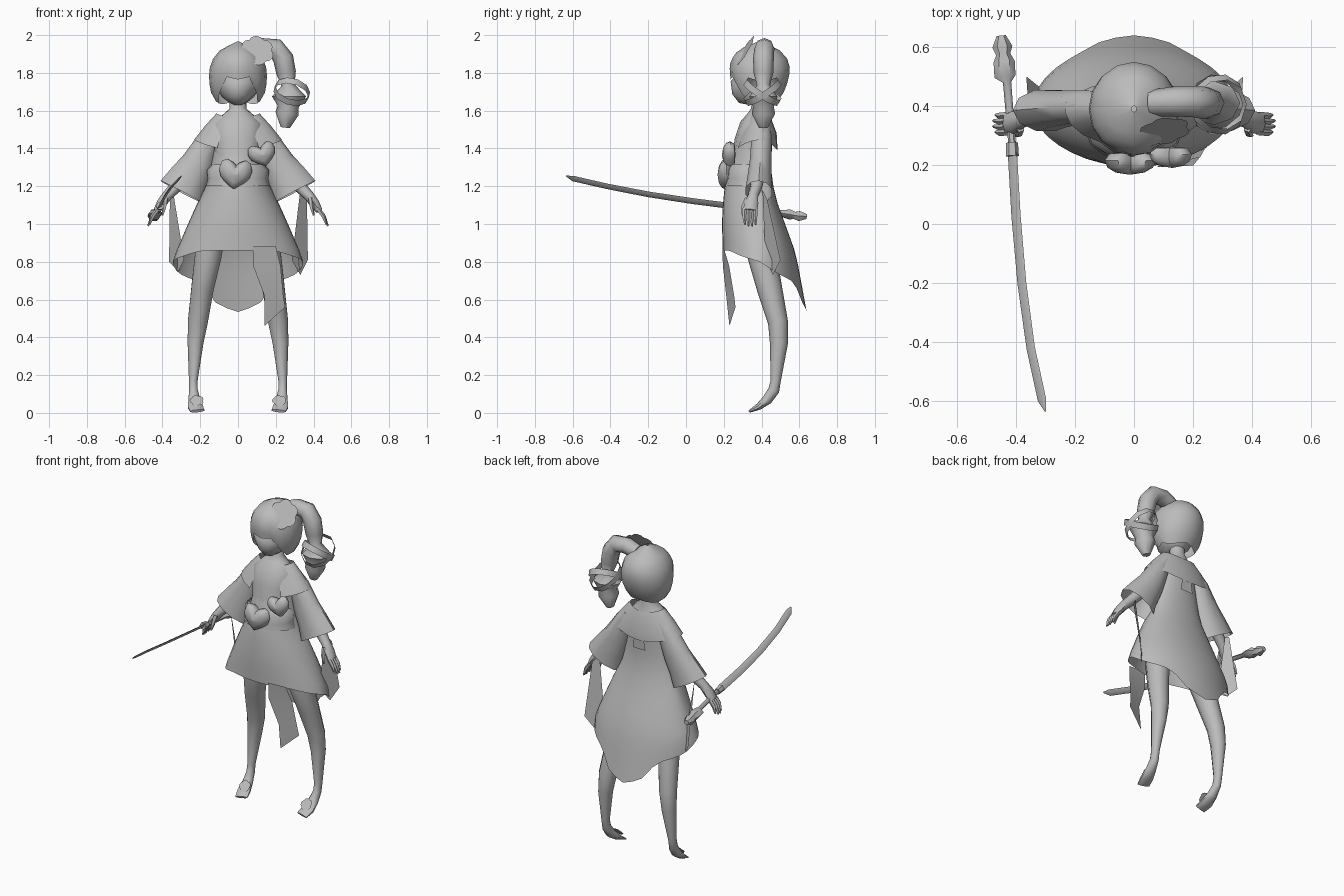
import bpy, math
from mathutils import Vector, Matrix

grey = bpy.data.materials.new("plain_grey")
grey.diffuse_color = (0.5, 0.5, 0.5, 1)


def mesh(name, verts, faces, smooth=50, fix=True):
    me = bpy.data.meshes.new(name)
    me.from_pydata([tuple(v) for v in verts], [], faces)
    me.materials.append(grey)
    ob = bpy.data.objects.new(name, me)
    bpy.context.collection.objects.link(ob)
    bpy.ops.object.select_all(action='DESELECT')
    ob.select_set(True)
    bpy.context.view_layer.objects.active = ob
    if fix:
        bpy.ops.object.mode_set(mode='EDIT')
        bpy.ops.mesh.select_all(action='SELECT')
        bpy.ops.mesh.normals_make_consistent(inside=False)
        bpy.ops.object.mode_set(mode='OBJECT')
    bpy.ops.object.shade_smooth_by_angle(angle=math.radians(smooth))
    return ob


def grid_faces(rows, n, closed=True):
    return [(r * n + i, r * n + (i + 1) % n, (r + 1) * n + (i + 1) % n, (r + 1) * n + i)
            for r in range(rows - 1) for i in range(n if closed else n - 1)]


def tube(name, rings, n=8, ref=(0, 1, 0), caps=(True, True), side=1):
    """Rings are (x, y, z, r1, r2); r2 runs along ref, side mirrors in x."""
    pts = [Vector(r[:3]) for r in rings]
    verts = []
    for i, r in enumerate(rings):
        t = (pts[min(i + 1, len(pts) - 1)] - pts[max(i - 1, 0)]).normalized()
        v = Vector(ref)
        v = (v - t * v.dot(t)).normalized()
        u = t.cross(v)
        for k in range(n):
            a = 2 * math.pi * k / n
            p = pts[i] + u * r[3] * math.cos(a) + v * r[-1] * math.sin(a)
            verts.append((p.x * side, p.y, p.z))
    faces = grid_faces(len(rings), n)
    if caps[0]:
        faces.append(tuple(range(n)))
    if caps[1]:
        faces.append(tuple(range(len(verts) - n, len(verts))))
    return mesh(name, verts, faces)


def lerp(table, key, col):
    table = sorted(table)
    for a, b in zip(table, table[1:]):
        if key <= b[0]:
            f = max(0, (key - a[0]) / (b[0] - a[0]))
            return a[col] + f * (b[col] - a[col])
    return table[-1][col]


def shell(name, profile, hem, yc, n, rows):
    """Open draped shell: profile (z, rx, front y, back y), hem (angle from front, z)."""
    top = max(p[0] for p in profile)
    verts = []
    for r in range(rows):
        for k in range(n):
            a = 2 * math.pi * k / n
            deg = math.degrees(min(a, 2 * math.pi - a))
            z = top + (lerp(hem, deg, 1) - top) * r / (rows - 1)
            c = math.cos(a)
            reach = yc - lerp(profile, z, 2) if c > 0 else lerp(profile, z, 3) - yc
            verts.append((lerp(profile, z, 1) * math.sin(a), yc - c * reach, z))
    return mesh(name, verts, grid_faces(rows, n))


def plate(name, pts):
    return mesh(name, pts, [tuple(range(len(pts)))], fix=False)


def flower(name, centre, normal, radius, petals=6):
    rot = Vector(normal).to_track_quat('Z', 'Y')
    pts = []
    for k in range(petals * 4):
        a = 2 * math.pi * k / (petals * 4)
        r = radius * (0.85 + 0.15 * abs(math.sin(a * petals / 2)))
        pts.append(Vector(centre) + rot @ Vector((r * math.cos(a), r * math.sin(a), 0)))
    return plate(name, pts)


def heart(name, centre, w, h, d, tilt=0):
    n, verts = 16, []
    rot = Matrix.Rotation(tilt, 3, 'Y')
    for s, y in ((.01, -1), (.55, -.85), (.88, -.5), (1, 0), (.8, .5), (.01, .6)):
        for k in range(n):
            a = 2 * math.pi * k / n
            x = math.copysign(abs(math.sin(a)) ** 1.8, math.sin(a))
            z = (12.5 * math.cos(a) - 3.2 * math.cos(2 * a) - 2 * math.cos(3 * a) - math.cos(4 * a) + 2) / 14.5
            verts.append(Vector(centre) + rot @ Vector((x * s * w, y * d, z * s * h)))
    return mesh(name, verts, grid_faces(6, n))


# Head and hair
tube("face", [(0, .31, 1.635, .03, .03), (0, .315, 1.66, .06, .075), (0, .335, 1.70, .1, .113),
              (0, .365, 1.75, .125, .105), (0, .38, 1.82, .13, .12)], 12)
shell("bob_hair", [(1.965, .008, .38, .40), (1.945, .065, .32, .46), (1.90, .12, .255, .525),
                   (1.84, .148, .23, .55), (1.77, .155, .235, .545), (1.70, .145, .25, .52),
                   (1.63, .105, .29, .47)],
      [(0, 1.765), (20, 1.785), (38, 1.74), (48, 1.67), (72, 1.635), (95, 1.655), (120, 1.63), (180, 1.65)],
      .39, 16, 8)
flower("hair_flower", (.103, .315, 1.918), (.15, -.85, .5), .09)

# Side ponytail with crossed ribbon loops
tube("ponytail", [(.06, .41, 1.91, .045), (.13, .415, 1.935, .05), (.20, .415, 1.93, .053),
                  (.24, .41, 1.875, .055), (.255, .41, 1.80, .052), (.265, .41, 1.735, .035),
                  (.27, .41, 1.675, .09, .075), (.265, .41, 1.62, .055), (.26, .41, 1.585, .062),
                  (.25, .41, 1.51, .024)], 8)
for i, tilt in enumerate((32, -32)):
    rot = Matrix.Rotation(math.radians(tilt), 3, 'X') @ Matrix.Rotation(math.radians(12), 3, 'Y')
    ring = [Vector((.285, .405, 1.70)) + rot @ Vector((.095 * math.cos(k * math.pi / 5),
            .11 * math.sin(k * math.pi / 5), z)) for z in (-.018, .018) for k in range(10)]
    mesh(f"hair_ribbon_{i}", ring, grid_faces(2, 10))

# Neck, torso and sash
tube("torso", [(0, .39, 1.68, .042, .042), (0, .39, 1.61, .045, .045), (0, .385, 1.575, .085, .06),
               (0, .375, 1.52, .135, .09), (0, .35, 1.43, .13, .095), (0, .335, 1.34, .115, .09),
               (0, .33, 1.25, .15, .105)], 12)
tube("sash", [(0, .33, 1.315, .135, .10), (0, .33, 1.285, .165, .115), (0, .33, 1.24, .16, .12),
              (0, .33, 1.20, .17, .125)], 12, caps=(False, False))

# Collar cape, open at the front
verts, n = [], 17
for rx, front, back, zs, zb in ((.115, .33, .45, 1.585, 1.56), (.175, .29, .48, 1.52, 1.48),
                                (.235, .26, .485, 1.445, 1.39)):
    for k in range(n):
        a = math.radians(28 + 304 * k / (n - 1))
        c = math.cos(a)
        y = .39 - c * (.39 - front if c > 0 else back - .39)
        verts.append((rx * math.sin(a), y, zs + (zb - zs) * c * c))
mesh("collar_cape", verts, grid_faces(3, n, False))
plate("collar_tag", [(-.03, .478, 1.42), (.03, .478, 1.42), (.045, .475, 1.33), (-.045, .475, 1.33)])

# Skirt with a long pointed back
shell("skirt", [(1.44, .12, .27, .455), (1.28, .15, .225, .452), (1.2, .17, .205, .462),
                (1.1, .22, .195, .487), (1.0, .265, .19, .525), (.86, .325, .195, .575),
                (.8, .345, .2, .59), (.53, .35, .2, .64)],
      [(0, .86), (35, .86), (60, .83), (90, .80), (115, .74), (140, .70), (150, .66), (160, .585),
       (170, .555), (180, .535)],
      .39, 36, 12)

# Heart bow and hanging ribbons
heart("bow_heart_large", (-.015, .215, 1.26), .088, .09, .048, .1)
heart("bow_heart_small", (.13, .235, 1.365), .075, .07, .045, -.3)
mesh("front_ribbon", [(.08, .193, .88), (.20, .198, .88), (.08, .195, .78), (.225, .228, .78),
                      (.14, .213, .62), (.24, .255, .62), (.14, .23, .46), (.25, .262, .56)],
     [(0, 2, 3, 1), (2, 4, 5, 3), (4, 6, 7, 5)], fix=False)
plate("right_ribbon", [(-.36, .43, 1.18), (-.365, .50, .80), (-.315, .46, .75), (-.285, .42, .81), (-.345, .41, 1.18)])
plate("left_ribbon", [(.33, .405, 1.18), (.285, .42, .81), (.33, .46, .73), (.37, .50, .81), (.365, .43, 1.13)])

for side, word in ((1, "left"), (-1, "right")):
    # Sleeve, forearm and hand
    tube(word + "_sleeve", [(.11, .40, 1.51, .04, .05), (.15, .40, 1.45, .062, .056),
                            (.21, .395, 1.325, .088, .06), (.26, .39, 1.245, .105, .066),
                            (.30, .385, 1.17, .125, .073)], 10, caps=(True, False), side=side)
    tube(word + "_forearm", [(.24, .39, 1.30, .038), (.335, .37, 1.19, .032), (.375, .355, 1.15, .028),
                             (.405, .345, 1.11, .026, .038), (.43, .34, 1.07, .018, .036)], 8, side=side)
    for k in range(4):
        y, short = .312 + .019 * k, abs(k - 1.5) * .008
        tube(f"{word}_finger_{k}", [(.42, y, 1.085, .012), (.453, y - .003, 1.04, .012),
                                    (.48 - short, y, .985 + short, .005)], 5, side=side)
    tube(word + "_thumb", [(.385, .325, 1.135, .015), (.39, .305, 1.09, .012), (.40, .30, 1.045, .005)], 5, side=side)
    # Leg and foot
    tube(word + "_leg", [(.145, .405, .98, .08, .085), (.158, .403, .83, .078, .074),
                         (.188, .442, .66, .067, .062), (.213, .487, .48, .053, .055),
                         (.225, .492, .37, .048, .044), (.237, .475, .17, .027, .024),
                         (.236, .465, .12, .03, .024), (.232, .43, .07, .027, .032),
                         (.226, .385, .033, .018, .042), (.215, .34, .01, .008, .04)], 10, ref=(1, 0, 0), side=side)
    flower(word + "_shoe_flower", (.218 * side, .38, .065), (0, -.75, .65), .038, 5)

# Curved sword held in the right hand
tube("sword_blade", [(-.412, .24, 1.095, .007, .022), (-.40, .03, 1.122, .007, .022),
                     (-.38, -.2, 1.157, .007, .021), (-.35, -.42, 1.2, .007, .02),
                     (-.312, -.595, 1.24, .006, .02), (-.30, -.635, 1.255, .001, .003)],
     4, ref=(1, 0, 1))
tube("sword_guard", [(-.413, .275, 1.09, .02), (-.412, .23, 1.096, .022)], 6, ref=(0, 0, 1))
tube("sword_handle", [(-.412, .26, 1.093, .013), (-.43, .48, 1.06, .014), (-.437, .50, 1.058, .036, .02),
                      (-.44, .55, 1.05, .036, .03), (-.443, .575, 1.045, .024, .022),
                      (-.446, .60, 1.042, .034, .03), (-.45, .638, 1.04, .016, .015)], 6, ref=(0, 0, 1))
